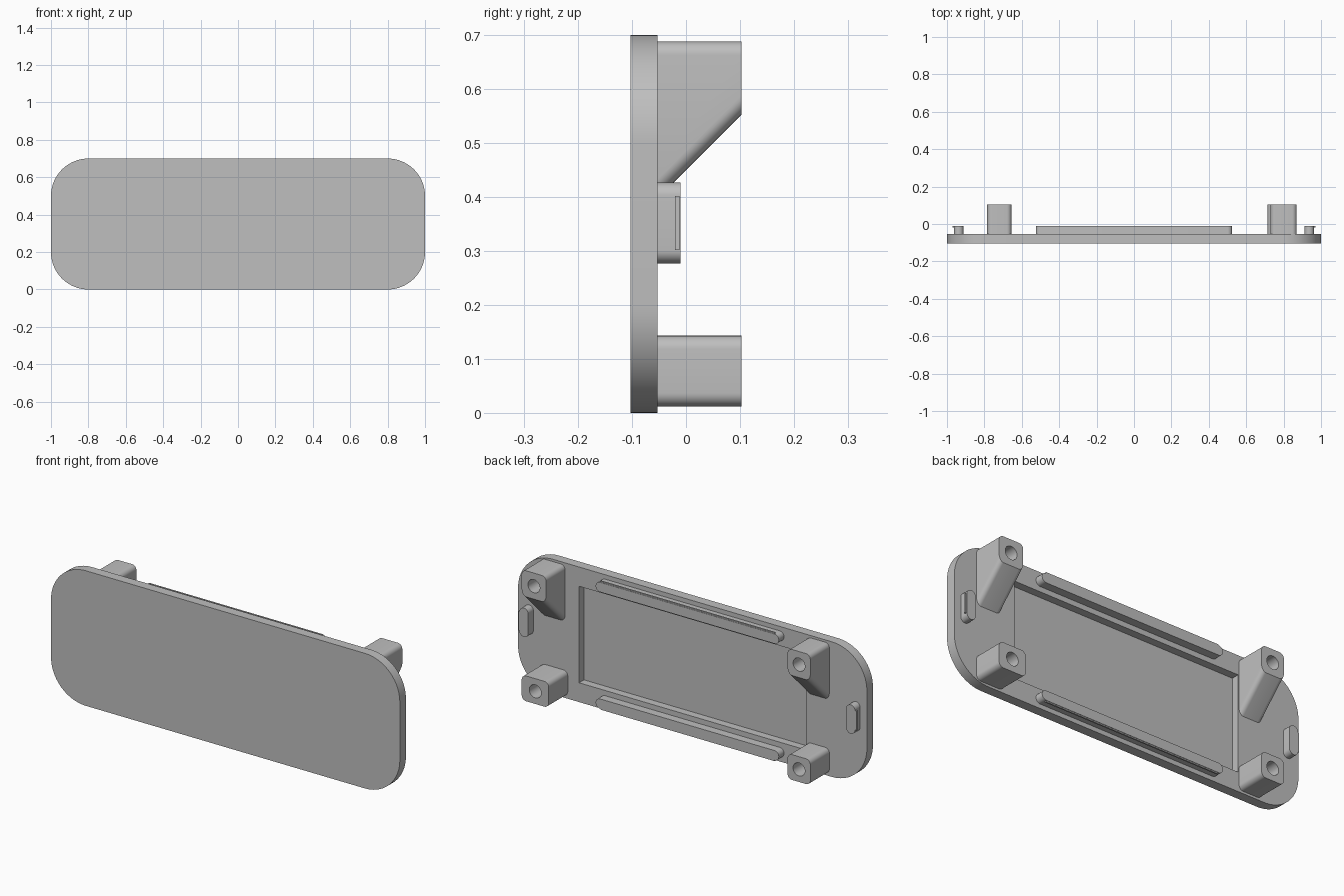
import bpy, bmesh, math
from mathutils import Vector

cube = bpy.data.objects.get("Cube")
if cube:
    bpy.data.objects.remove(cube, do_unlink=True)

grey = bpy.data.materials.new("light_grey")
grey.use_nodes = True
colour = (0.52, 0.52, 0.52, 1)
grey.diffuse_color = colour
grey.node_tree.nodes["Principled BSDF"].inputs["Base Color"].default_value = colour

FRONT, BACK, POST_END, CLIP_END = -0.103, -0.053, 0.103, -0.01
ROOT = BACK - 0.004  # parts sink slightly into the plate


def finish(name, bm):
    bmesh.ops.recalc_face_normals(bm, faces=bm.faces)
    mesh = bpy.data.meshes.new(name)
    bm.to_mesh(mesh)
    bm.free()
    mesh.materials.append(grey)
    ob = bpy.data.objects.new(name, mesh)
    bpy.context.collection.objects.link(ob)
    return ob


def prism(name, x0, x1, profile, radius=0, segments=8):
    """Extrude a (y, z) profile along x, rounding the edges that run front to back."""
    bm = bmesh.new()
    face = bm.faces.new([bm.verts.new((x0, y, z)) for y, z in profile])
    ext = bmesh.ops.extrude_face_region(bm, geom=[face])
    verts = [v for v in ext["geom"] if isinstance(v, bmesh.types.BMVert)]
    bmesh.ops.translate(bm, verts=verts, vec=Vector((x1 - x0, 0, 0)))
    if radius:
        edges = [e for e in bm.edges if abs(e.verts[0].co.y - e.verts[1].co.y) > 1e-4]
        bmesh.ops.bevel(bm, geom=edges, offset=radius, segments=segments,
                        profile=0.5, affect='EDGES', clamp_overlap=True)
    return finish(name, bm)


def block(name, x0, x1, y0, y1, z0, z1, radius=0, segments=8):
    return prism(name, x0, x1, [(y0, z0), (y1, z0), (y1, z1), (y0, z1)], radius, segments)


def cut(ob, cutter):
    cutter.hide_render = True
    mod = ob.modifiers.new("cut", 'BOOLEAN')
    mod.operation, mod.solver, mod.object = 'DIFFERENCE', 'EXACT', cutter
    bpy.context.view_layer.objects.active = ob
    bpy.ops.object.modifier_apply(modifier=mod.name)
    bpy.data.objects.remove(cutter, do_unlink=True)


def drill(ob, x, z, radius=0.034, depth=0.13):
    bpy.ops.mesh.primitive_cylinder_add(vertices=32, radius=radius, depth=depth * 2,
                                        location=(x, POST_END, z),
                                        rotation=(math.pi / 2, 0, 0))
    cut(ob, bpy.context.object)


# Cover plate with a shallow pocket in its back
parts = [block("cover_plate", -1, 1, FRONT, BACK, 0, 0.7, 0.2, 20)]
cut(parts[0], block("pocket_cutter", -0.65, 0.65, BACK - 0.04, BACK + 0.05, 0.1, 0.6))

# Screw posts: plain blocks below, sloped brackets above
for side, lower, upper in (("left", (0.715, 0.87), (0.73, 0.87)),
                           ("right", (-0.785, -0.655), (-0.785, -0.655))):
    post = block(side + "_lower_post", *lower, ROOT, POST_END, 0.012, 0.143, 0.025)
    drill(post, sum(lower) / 2, 0.077)
    bracket = prism(side + "_upper_post", *upper,
                    [(ROOT, 0.393), (POST_END, 0.553), (POST_END, 0.688), (ROOT, 0.688)], 0.025)
    drill(bracket, sum(upper) / 2, 0.62)
    parts += [post, bracket]

# Snap clips at the ends, each with a small outward lip
for side, s in (("left", 1), ("right", -1)):
    xs = sorted((s * 0.912, s * 0.962))
    lip = sorted((s * 0.95, s * 0.97))
    parts.append(block(side + "_clip", *xs, ROOT, CLIP_END, 0.277, 0.427, 0.0245))
    parts.append(block(side + "_clip_lip", *lip, -0.02, -0.012, 0.302, 0.402))

# Long locating rails above and below the pocket, with outward lips
for level, s in (("lower", -1), ("upper", 1)):
    mid = 0.35 + s * 0.302
    lip = sorted((mid + s * 0.015, mid + s * 0.031))
    parts.append(block(level + "_rail", -0.525, 0.525, ROOT, CLIP_END,
                       mid - 0.025, mid + 0.025, 0.0245))
    parts.append(block(level + "_rail_lip", -0.5, 0.5, -0.02, -0.012, *lip))

# Smooth the rounded edges, keep the corners crisp
bpy.ops.object.select_all(action='DESELECT')
for ob in parts:
    ob.select_set(True)
bpy.context.view_layer.objects.active = parts[0]
bpy.ops.object.shade_smooth_by_angle(angle=math.radians(30))
